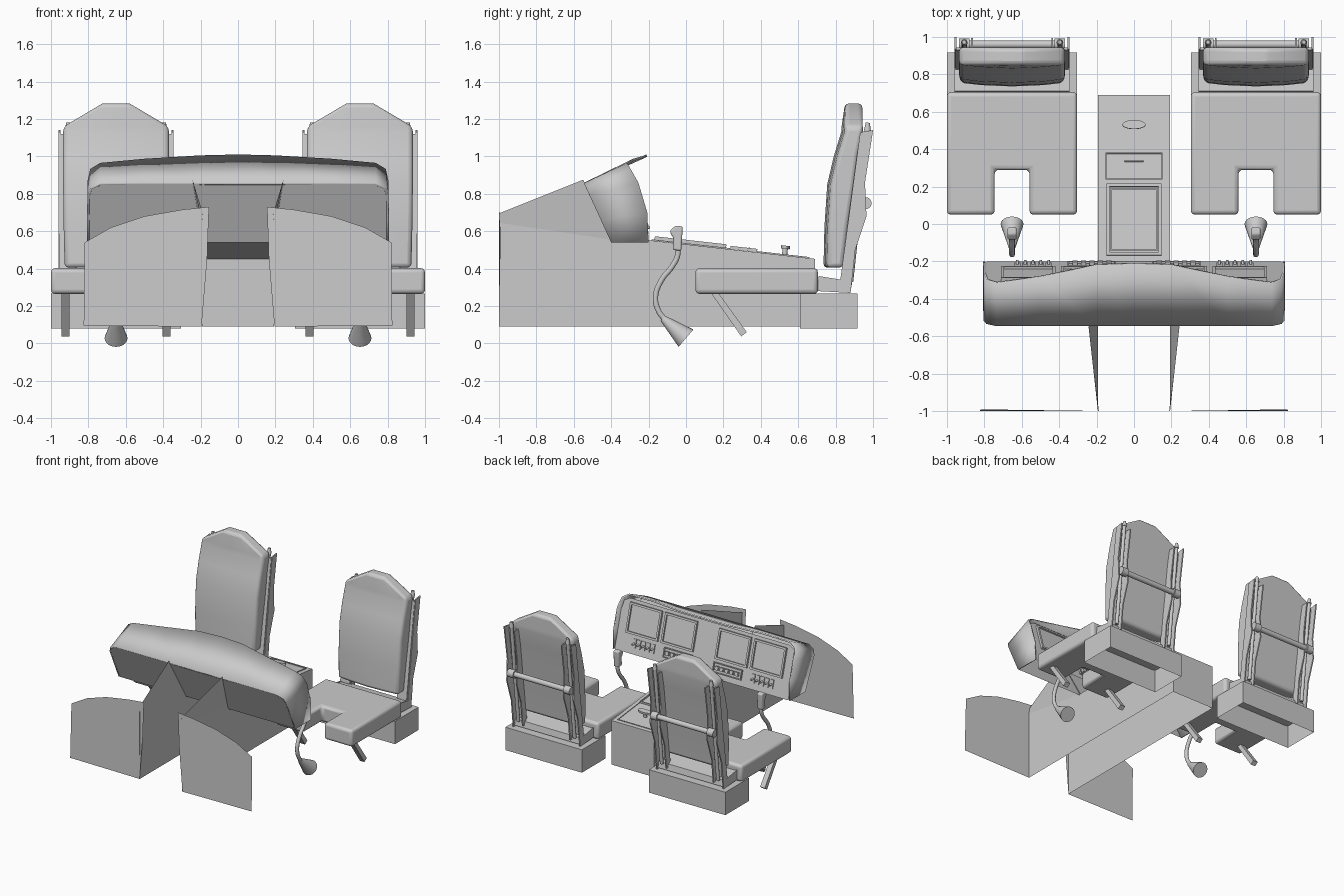
import bpy, bmesh, math
from mathutils import Matrix, Vector

if "Cube" in bpy.data.objects:
    bpy.data.objects.remove(bpy.data.objects["Cube"])


def mesh(name, verts, faces, smooth=0, bevel=0, seg=3, thick=0):
    me = bpy.data.meshes.new(name)
    me.from_pydata([tuple(v) for v in verts], [], faces)
    bm = bmesh.new()
    bm.from_mesh(me)
    bmesh.ops.recalc_face_normals(bm, faces=bm.faces)
    bm.to_mesh(me)
    bm.free()
    ob = bpy.data.objects.new(name, me)
    bpy.context.collection.objects.link(ob)
    if thick:
        m = ob.modifiers.new("thickness", 'SOLIDIFY')
        m.thickness, m.offset = thick, 0
    if bevel:
        m = ob.modifiers.new("bevel", 'BEVEL')
        m.width, m.segments, m.limit_method, m.angle_limit = bevel, seg, 'ANGLE', math.radians(40)
    if smooth:
        bpy.context.view_layer.objects.active = ob
        ob.select_set(True)
        bpy.ops.object.shade_smooth_by_angle(angle=math.radians(smooth))
        ob.select_set(False)
    return ob


def prism(name, pts, lo, hi, place, **kw):
    """Extrude a 2D outline between lo and hi; place maps (a, b, h) to xyz."""
    n = len(pts)
    v = [place(a, b, h) for h in (lo, hi) for a, b in pts]
    f = [list(range(n)), list(range(n, 2 * n))]
    f += [[i, (i + 1) % n, n + (i + 1) % n, n + i] for i in range(n)]
    return mesh(name, v, f, **kw)


def along_x(cx):
    return lambda a, b, h: (cx + h, a, b)


def rect(x0, x1, y0, y1):
    return [(x0, y0), (x1, y0), (x1, y1), (x0, y1)]


def rod(name, p, q, r1, r2=None, n=20, smooth=40):
    p, q = Vector(p), Vector(q)
    rot = (q - p).to_track_quat('Z', 'Y')
    ring = [Vector((math.cos(2 * math.pi * i / n), math.sin(2 * math.pi * i / n), 0)) for i in range(n)]
    v = [p + rot @ (c * r1) for c in ring] + [q + rot @ (c * (r2 or r1)) for c in ring]
    f = [list(range(n)), list(range(n, 2 * n))]
    f += [[i, (i + 1) % n, n + (i + 1) % n, n + i] for i in range(n)]
    return mesh(name, v, f, smooth=smooth)


def framed(name, M, x0, x1, y0, y1, h=0.012, rim=0.014):
    """Raised plate with a sunken centre, lying on the plane of matrix M."""
    def ring(d, z):
        return [M @ Vector((a, b, z)) for a, b in rect(x0 + d, x1 - d, y0 + d, y1 - d)]
    v = ring(0, 0) + ring(0, h) + ring(rim, h) + ring(rim, h * 0.3)
    f = [[k + i, k + (i + 1) % 4, k + 4 + (i + 1) % 4, k + 4 + i] for k in (0, 4, 8) for i in range(4)]
    return mesh(name, v, f + [[12, 13, 14, 15], [0, 1, 2, 3]])


def on(M):
    return lambda a, b, h: M @ Vector((a, b, h))


def backrest(cx):
    # levels: z, front y, back y, half width
    rows = [(0.405, 0.735, 0.84, 0.275), (0.62, 0.74, 0.865, 0.28), (0.85, 0.755, 0.90, 0.283),
            (1.0, 0.79, 0.92, 0.283), (1.13, 0.83, 0.945, 0.283), (1.16, 0.832, 0.945, 0.28),
            (1.283, 0.85, 0.942, 0.072)]
    cols = [-1, -0.6, 0, 0.6, 1]
    v, f, w = [], [], 10
    for z, yf, yb, hw in rows:
        v += [(cx + c * hw, yf + 0.02 * (c * hw / 0.28) ** 2, z) for c in cols]
        v += [(cx + c * hw, yb, z) for c in reversed(cols)]
    for r in range(len(rows) - 1):
        f += [[r * w + i, r * w + (i + 1) % w, (r + 1) * w + (i + 1) % w, (r + 1) * w + i] for i in range(w)]
    top = (len(rows) - 1) * w
    f += [list(range(w)), list(range(top, top + w))]
    mesh("seat_backrest", v, f, smooth=35, bevel=0.022)


# Seats and control sticks, one set per side
RAIL = [(0.70, 0.28), (0.88, 0.27), (0.905, 0.5), (0.965, 0.68), (0.957, 0.86), (1.0, 1.14),
        (0.935, 1.13), (0.835, 0.34), (0.71, 0.36)]
INNER = [(0.84, 0.3), (0.885, 0.3), (0.905, 0.5), (0.965, 0.68), (0.957, 0.86), (0.995, 1.12), (0.93, 1.12)]
for s in (-1, 1):
    cx = s * 0.652
    cushion = [(-0.348, 0.05), (-0.093, 0.05), (-0.093, 0.29), (0.093, 0.29), (0.093, 0.05),
               (0.348, 0.05), (0.348, 0.705), (-0.348, 0.705)]
    prism("seat_cushion", cushion, 0.265, 0.402, lambda a, b, h: (cx + a, b, h), smooth=35, bevel=0.022)
    backrest(cx)
    # hollow base, open underneath
    v = [(cx + a, b, h) for h in (0.08, 0.268) for a, b in rect(-0.348, 0.348, 0.61, 0.917)]
    mesh("seat_base", v, [[4, 5, 6, 7]] + [[i, (i + 1) % 4, 4 + (i + 1) % 4, 4 + i] for i in range(4)])
    prism("seat_pan", [(0.70, 0.28), (0.87, 0.28), (0.86, 0.33), (0.71, 0.355)], -0.3, 0.3, along_x(cx))
    for k in (-1, 1):
        prism("seat_leg", [(0.13, 0.275), (0.17, 0.275), (0.325, 0.06), (0.295, 0.038)],
              k * 0.27 - 0.021, k * 0.27 + 0.021, along_x(cx))
        prism("outer_rail", RAIL, k * 0.302 - 0.005, k * 0.302 + 0.005, along_x(cx))
        prism("inner_rail", INNER, k * 0.215 - 0.005, k * 0.215 + 0.005, along_x(cx))
        prism("rail_web", [(0.825, 0.34), (0.84, 0.34), (0.945, 1.12), (0.93, 1.12)],
              min(k * 0.215, k * 0.302), max(k * 0.215, k * 0.302), along_x(cx))
        x = cx + k * 0.256
        rod("harness_rod", (x, 0.88, 0.33), (x, 0.97, 1.15), 0.014)
        rod("rod_cap", (x, 0.97, 1.14), (x, 0.972, 1.18), 0.018, 0.011)
        rod("bar_knob", (x - 0.028, 0.96, 0.75), (x + 0.028, 0.96, 0.75), 0.032)
    rod("seat_crossbar", (cx - 0.25, 0.96, 0.75), (cx + 0.25, 0.96, 0.75), 0.021)

    # control stick: flared foot, bent tube, grip
    rod("stick_foot", (cx, 0.0, 0.028), (cx, -0.125, 0.135), 0.061, 0.018, 24)
    cu = bpy.data.curves.new("stick_tube", 'CURVE')
    cu.dimensions, cu.bevel_depth, cu.bevel_resolution, cu.use_fill_caps = '3D', 0.015, 3, True
    path = [(-0.10, 0.115), (-0.145, 0.17), (-0.163, 0.25), (-0.13, 0.34), (-0.075, 0.41), (-0.045, 0.47), (-0.045, 0.53)]
    sp = cu.splines.new('BEZIER')
    sp.bezier_points.add(len(path) - 1)
    for p, (y, z) in zip(sp.bezier_points, path):
        p.co = (cx, y, z)
        p.handle_left_type = p.handle_right_type = 'AUTO'
    sp.resolution_u = 6
    bpy.context.collection.objects.link(bpy.data.objects.new("stick_tube", cu))
    prism("stick_grip", [(-0.07, 0.50), (-0.025, 0.495), (-0.02, 0.58), (-0.018, 0.625), (-0.055, 0.63),
                         (-0.085, 0.605), (-0.08, 0.58), (-0.068, 0.57)],
          -0.024, 0.024, along_x(cx), smooth=35, bevel=0.009)

    # thin nose panels
    nose = [(0.825, 0.095), (0.82, 0.54), (0.68, 0.62), (0.5, 0.68), (0.3, 0.715), (0.155, 0.73),
            (0.165, 0.45), (0.195, 0.09)]
    mesh("nose_panel", [(s * x, -1 + 0.012 * max(0, z - 0.2) * max(0, x - 0.4) * 5, z) for x, z in nose],
         [list(range(8))])

# Centre pedestal: folded side walls, sloping top and rear plate, open below and in front
side = [(0.193, -1, 0.09), (0.193, 0.69, 0.09), (0.193, 0.69, 0.452), (0.193, -0.2, 0.552),
        (0.193, -0.4, 0.555), (0.193, -1, 0.645), (0.188, -1, 0.695), (0.243, -0.55, 0.875)]
v = side + [(-x, y, z) for x, y, z in side]
mesh("pedestal", v, [[0, 1, 2, 3, 4, 5], [5, 4, 7, 6], [8, 9, 10, 11, 12, 13], [13, 12, 15, 14],
                     [2, 3, 11, 10], [1, 2, 10, 9]])
PED = Matrix.Translation((0, 0, 0.530)) @ Matrix.Rotation(-math.atan(0.1124), 4, 'X')
framed("pedestal_tray", PED, -0.158, 0.158, -0.185, 0.665, 0.006, 0.004)
framed("pedestal_main_plate", PED, -0.148, 0.148, -0.17, 0.215, 0.024, 0.016)
framed("pedestal_main_inset", PED, -0.125, 0.125, -0.147, 0.192, 0.018, 0.008)
framed("pedestal_small_plate", PED, -0.152, 0.152, 0.238, 0.382, 0.018, 0.006)
prism("pedestal_slot", rect(-0.05, 0.05, 0.333, 0.343), 0, 0.02, on(PED))
rod("knob_stem", PED @ Vector((0, 0.53, 0)), PED @ Vector((0, 0.53, 0.04)), 0.014)
oval = [(0.062 * math.cos(i * math.pi / 12), 0.53 + 0.024 * math.sin(i * math.pi / 12)) for i in range(24)]
prism("oval_knob", oval, 0.035, 0.052, on(PED), smooth=40)

# Dashboard hood: loft from the front outline to the rear rim (right half, then mirrored)
front = [(0.8, 0.54), (0.8, 0.66), (0.8, 0.79), (0.785, 0.828), (0.735, 0.852), (0.5, 0.853), (0.2, 0.853), (0, 0.853)]
front = [(x, -0.4 - (z - 0.54) * 0.46, z) for x, z in front]
rear = [(0.8, -0.2, 0.54), (0.8, -0.207, 0.7), (0.8, -0.255, 0.86), (0.785, -0.295, 0.93), (0.735, -0.312, 0.96),
        (0.5, -0.28, 0.982), (0.2, -0.217, 1.0), (0, -0.21, 1.005)]


def full(half):
    return half + [(-x, y, z) for x, y, z in reversed(half[:-1])]


F, R = full(front), full(rear)
n = len(F)
mesh("dash_hood", F + R, [[i, i + 1, n + i + 1, n + i] for i in range(n - 1)], smooth=35, thick=0.012)
mesh("dash_front", F, [list(range(n))])

# Instrument panel, leaning forward inside the hood
panel = [(x * 0.985, -0.2 - (min(z - 0.02, 0.935) - 0.54) * 0.282, min(z - 0.02, 0.935) if z > 0.6 else z) for x, y, z in R]
panel = [(x, -0.2 - (z - 0.54) * 0.282, z) for x, y, z in panel]
mesh("instrument_panel", panel, [list(range(n))])
up = Vector((0, -0.282, 1)).normalized()
out = Vector((0, 1, 0.282)).normalized()
DASH = Matrix.Translation((0, -0.2, 0.54)) @ Matrix(((-1, 0, 0), (0, up.y, out.y), (0, up.z, out.z))).to_4x4()
for s in (-1, 1):
    for c in (0.245, 0.565):
        x = s * c
        framed("display", DASH, x - 0.145, x + 0.145, 0.15, 0.385, 0.018, 0.016)
    framed("radio_panel", DASH, s * 0.225 - 0.13, s * 0.225 + 0.13, 0.045, 0.125, 0.014, 0.008)
    for i in range(5):
        x = s * 0.225 + (i - 2) * 0.045
        prism("radio_button", rect(x - 0.014, x + 0.014, 0.07, 0.1), 0, 0.024, on(DASH))
        x = s * 0.54 + (i - 2) * 0.042
        prism("switch_base", rect(x - 0.016, x + 0.016, 0.05, 0.12), 0, 0.008, on(DASH))
        rod("switch", DASH @ Vector((x, 0.085, 0)), DASH @ Vector((x, 0.075, 0.03)), 0.009, 0.006, 10)
